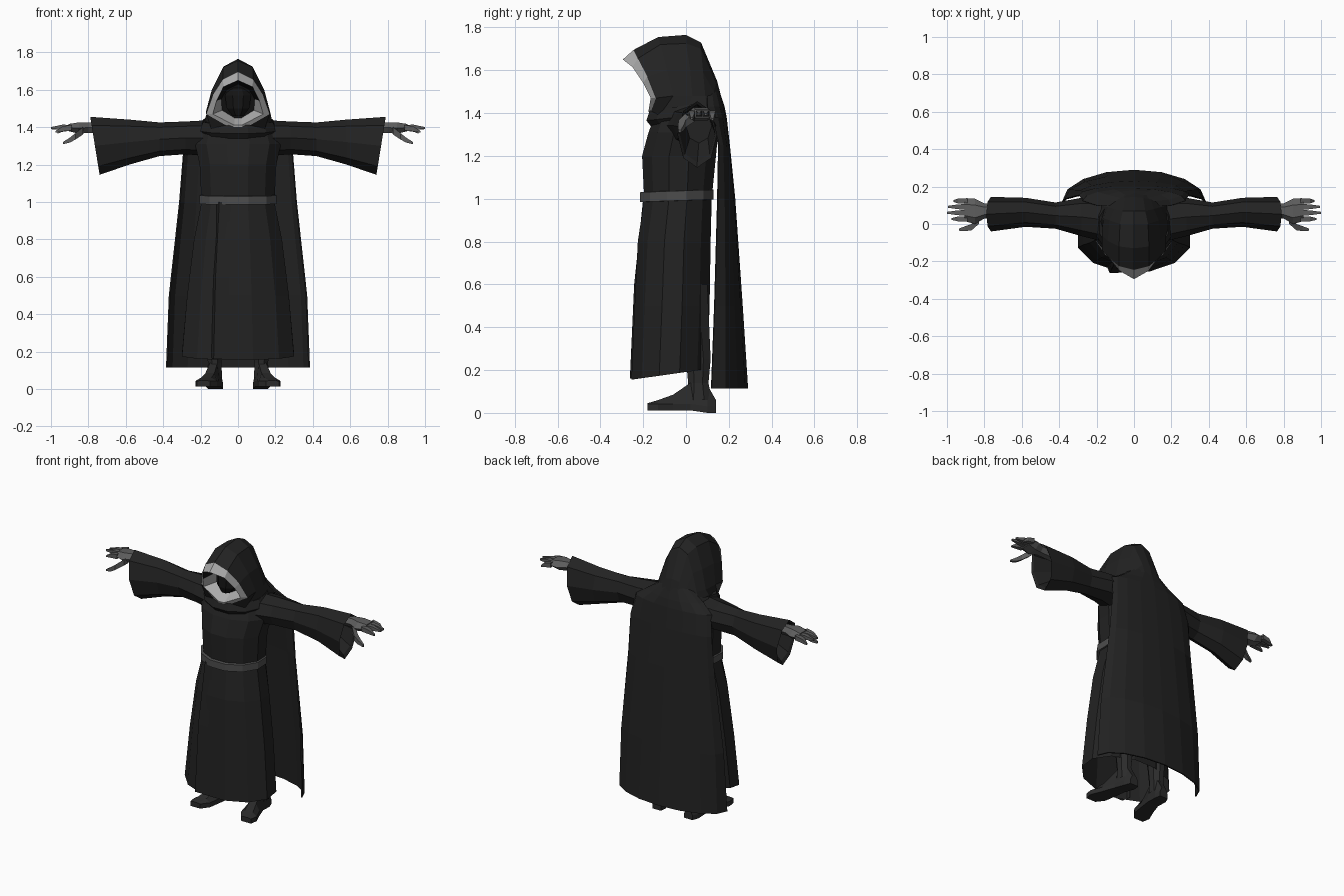
import bpy, bmesh, math
from mathutils import Vector


def material(name, v):
    m = bpy.data.materials.new(name)
    m.diffuse_color = (v, v, v, 1)
    return m


CLOTH = material("black cloth", 0.016)
LEATHER = material("dark leather", 0.024)
BELT = material("grey belt", 0.075)
SKIN = material("grey skin", 0.11)
TRIM = material("pale trim", 0.42)
VOID = material("hood shadow", 0.007)


def loft(name, rings, mats, closed=True, start=False, end=False, mirror=False, rule=None):
    """Skin rows of points; rule(face centre) picks the material slot."""
    bm = bmesh.new()
    rows = [[bm.verts.new(p) for p in r] for r in rings]
    n = len(rows[0])
    for a, b in zip(rows, rows[1:]):
        for i in range(n if closed else n - 1):
            j = (i + 1) % n
            bm.faces.new((a[i], a[j], b[j], b[i]))
    if start:
        bm.faces.new(rows[0][::-1])
    if end:
        bm.faces.new(rows[-1])
    bmesh.ops.recalc_face_normals(bm, faces=bm.faces)
    if rule:
        for f in bm.faces:
            f.material_index = rule(f.calc_center_median())
    me = bpy.data.meshes.new(name)
    bm.to_mesh(me)
    bm.free()
    for m in mats:
        me.materials.append(m)
    ob = bpy.data.objects.new(name, me)
    bpy.context.collection.objects.link(ob)
    if mirror:
        ob.modifiers.new("mirror", 'MIRROR')
    return ob


def flat_ring(z, hw, yf, yb, n=12, rise=0.0):
    """Horizontal oval; rise lifts the back of it."""
    pts = []
    for i in range(n):
        a = 2 * math.pi * (i + 0.5) / n
        k = 1 / math.cos(math.pi / n)
        s = max(-1, min(1, math.sin(a) * k))
        pts.append((hw * math.cos(a) * k, (yf + yb) / 2 + (yb - yf) / 2 * s, z + rise * (s + 1) / 2))
    return pts


def side_ring(x, zt, zb, yf, yb, n=8, slant=0.0):
    """Upright oval facing x; slant pulls the bottom inward."""
    pts = []
    for i in range(n):
        a = 2 * math.pi * i / n + (math.pi / 4 if n == 4 else 0)
        k = math.sqrt(2) if n == 4 else 1
        c, s = math.cos(a) * k, math.sin(a) * k
        pts.append((x - slant * (1 - s) / 2, (yf + yb) / 2 + (yb - yf) / 2 * c,
                    (zt + zb) / 2 + (zt - zb) / 2 * s))
    return pts


def arch(half):
    """Mirror a half outline (crown first) into a full one."""
    return [(-x, y, z) for x, y, z in half[:0:-1]] + list(half)


# Robe: skirt, waist and chest
loft("robe", [flat_ring(0.155, 0.30, -0.255, 0.10, rise=0.05),
              flat_ring(0.5, 0.272, -0.24, 0.11),
              flat_ring(0.8, 0.235, -0.225, 0.115),
              flat_ring(1.0, 0.195, -0.195, 0.12),
              flat_ring(1.2, 0.205, -0.205, 0.14),
              flat_ring(1.31, 0.23, -0.175, 0.15),
              flat_ring(1.40, 0.20, -0.14, 0.15),
              flat_ring(1.45, 0.12, -0.10, 0.13)], [CLOTH], end=True)

# Front wrap fold of the robe
loft("front_fold", [[(-0.15, -0.215, 0.17), (-0.13, -0.262, 0.16), (-0.06, -0.26, 0.16)],
                    [(-0.135, -0.2, 0.6), (-0.12, -0.242, 0.6), (-0.05, -0.24, 0.6)],
                    [(-0.115, -0.165, 1.0), (-0.10, -0.2, 1.0), (-0.04, -0.2, 1.0)]],
     [CLOTH], closed=False)

# Belt
loft("belt", [flat_ring(0.985, 0.19, -0.19, 0.11, rise=0.01),
              flat_ring(0.985, 0.207, -0.215, 0.128, rise=0.012),
              flat_ring(1.03, 0.207, -0.215, 0.128, rise=0.012),
              flat_ring(1.035, 0.18, -0.18, 0.11, rise=0.01)], [BELT])

# Cowl around the neck
loft("cowl", [flat_ring(1.34, 0.19, -0.165, 0.17, rise=0.03),
              flat_ring(1.365, 0.21, -0.185, 0.18, rise=0.04),
              flat_ring(1.41, 0.185, -0.17, 0.16, rise=0.05),
              flat_ring(1.41, 0.11, -0.11, 0.1)], [CLOTH], end=True)

# Sleeves with an open, hanging cuff
loft("sleeves", [side_ring(0.10, 1.44, 1.24, -0.11, 0.14),
                 side_ring(0.28, 1.43, 1.255, -0.065, 0.14),
                 side_ring(0.42, 1.425, 1.245, -0.025, 0.115),
                 side_ring(0.58, 1.44, 1.20, -0.015, 0.14),
                 side_ring(0.79, 1.455, 1.145, -0.04, 0.145, slant=0.05),
                 side_ring(0.78, 1.44, 1.17, -0.03, 0.135, slant=0.05),
                 side_ring(0.62, 1.42, 1.26, 0.0, 0.12)], [CLOTH], end=True, mirror=True)

# Hands: palm, four fingers and a thumb
loft("palms", [side_ring(0.64, 1.425, 1.36, 0.03, 0.11, 6),
               side_ring(0.80, 1.43, 1.365, 0.03, 0.11, 6),
               side_ring(0.85, 1.43, 1.36, 0.0, 0.135, 6),
               side_ring(0.905, 1.42, 1.375, 0.015, 0.135, 6)], [SKIN],
     start=True, end=True, mirror=True)


def finger(name, path):
    rings = [side_ring(x, z + r, z - r, y - r, y + r, 4) for x, y, z, r in path]
    loft(name, rings, [SKIN], start=True, end=True, mirror=True)


for i, (y, tip, drop) in enumerate([(0.027, 0.975, 0.03), (0.06, 1.0, 0.01),
                                    (0.092, 0.995, 0.012), (0.123, 0.965, 0.035)]):
    finger(f"fingers_{i + 1}", [(0.89, y, 1.397, 0.015), (0.94, y, 1.405 - drop / 2, 0.013),
                                (tip, y, 1.405 - drop, 0.005)])
finger("thumbs", [(0.83, 0.02, 1.38, 0.02), (0.87, -0.018, 1.35, 0.017),
                  (0.90, -0.024, 1.33, 0.013), (0.935, -0.03, 1.315, 0.006)])

# Cape hanging from the shoulders
rows = []
for z, hw, ye, yb in [(0.115, 0.385, 0.12, 0.29), (0.5, 0.37, 0.135, 0.265),
                      (1.0, 0.315, 0.15, 0.23), (1.25, 0.295, 0.155, 0.205),
                      (1.38, 0.275, 0.125, 0.19), (1.43, 0.2, 0.10, 0.18),
                      (1.52, 0.08, 0.10, 0.15)]:
    rows.append([(hw * math.sin(a), ye + (yb - ye) * math.cos(a), z)
                 for a in [math.pi * (i / 8 - 0.5) for i in range(9)]])
cape = loft("cape", rows, [CLOTH], closed=False)
cape.modifiers.new("thickness", 'SOLIDIFY').thickness = 0.008

# Hood, swept from the rim to the nape
rim_out = [(0, -0.245, 1.695), (0.08, -0.225, 1.655), (0.135, -0.18, 1.57),
           (0.17, -0.14, 1.47), (0.03, -0.17, 1.39)]
hood = [rim_out,
        [(0, -0.13, 1.755), (0.08, -0.12, 1.72), (0.14, -0.09, 1.6), (0.172, -0.06, 1.48), (0.14, -0.13, 1.38)],
        [(0, 0, 1.765), (0.075, 0, 1.725), (0.132, 0.02, 1.6), (0.165, 0.03, 1.48), (0.19, 0, 1.40)],
        [(0, 0.07, 1.73), (0.06, 0.07, 1.7), (0.105, 0.08, 1.59), (0.14, 0.09, 1.48), (0.18, 0.1, 1.40)],
        [(0, 0.145, 1.55), (0.05, 0.14, 1.54), (0.09, 0.13, 1.5), (0.12, 0.13, 1.46), (0.17, 0.14, 1.40)],
        [(0, 0.185, 1.4), (0.05, 0.18, 1.4), (0.09, 0.17, 1.4), (0.12, 0.16, 1.39), (0.16, 0.15, 1.38)]]
loft("hood", [arch(h) for h in hood], [CLOTH], closed=False)

# Pale rim and lining of the hood
rim_in = [(0, -0.295, 1.65), (0.078, -0.25, 1.615), (0.115, -0.2, 1.54),
          (0.135, -0.165, 1.47), (0.02, -0.175, 1.41)]
lining = [(0, -0.15, 1.63), (0.06, -0.13, 1.60), (0.09, -0.10, 1.55),
          (0.085, -0.09, 1.49), (0.02, -0.10, 1.45)]
loft("hood_rim", [arch(rim_out), arch(rim_in)], [TRIM])
loft("hood_lining", [arch(rim_in), arch(lining)], [TRIM, VOID], end=True,
     rule=lambda c: 1 if c.z > 1.53 or c.y > -0.12 else 0)

# Shadowed face
loft("face", [flat_ring(1.46, 0.03, -0.15, -0.09, 8), flat_ring(1.50, 0.06, -0.165, -0.06, 8),
              flat_ring(1.57, 0.07, -0.16, -0.05, 8), flat_ring(1.61, 0.045, -0.14, -0.06, 8)],
     [VOID], start=True, end=True)

# Legs and boots, toes turned outward
loft("legs", [[(x + 0.125, y, z) for x, y, z in flat_ring(z, w, yf, yb, 8)]
              for z, w, yf, yb in [(0.06, 0.04, 0.0, 0.12), (0.14, 0.036, 0.01, 0.105),
                                   (0.25, 0.045, 0.0, 0.115), (0.6, 0.07, -0.06, 0.1)]],
     [LEATHER], mirror=True)
boot = []
for y, x, w, top in [(0.14, 0.115, 0.03, 0.06), (0.10, 0.12, 0.04, 0.13), (0.02, 0.13, 0.04, 0.14),
                     (-0.06, 0.15, 0.048, 0.085), (-0.13, 0.17, 0.058, 0.06), (-0.18, 0.185, 0.035, 0.045)]:
    base = 0.0 if y > 0.05 else 0.012
    boot.append([(x - w, y, base), (x + w, y, base), (x + w, y, base + 0.03),
                 (x + w * 0.5, y, top), (x - w * 0.5, y, top), (x - w, y, base + 0.03)])
loft("boots", boot, [LEATHER], start=True, end=True, mirror=True)
